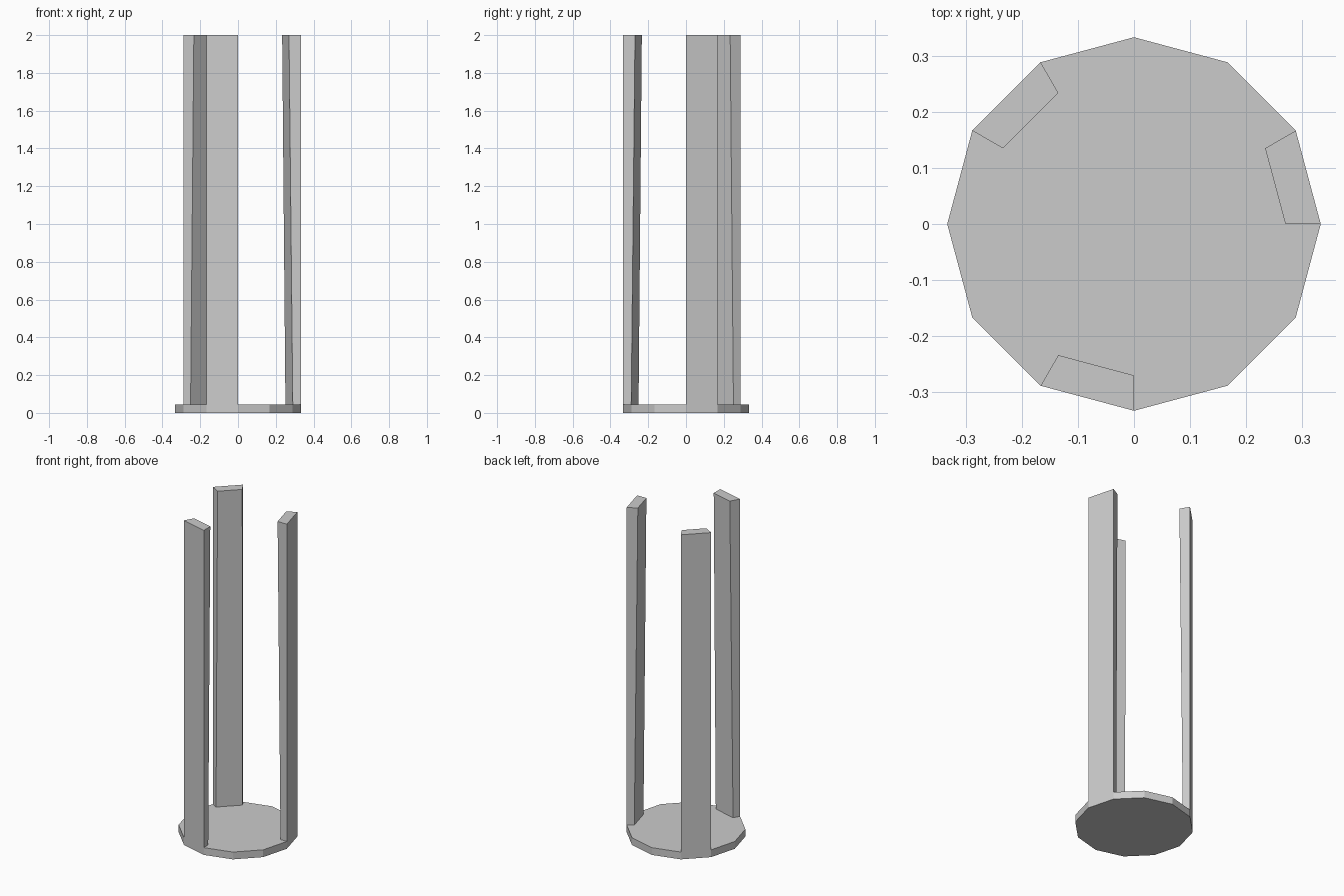
import bpy
from math import cos, sin, radians

if "Cube" in bpy.data.objects:
    bpy.data.objects.remove(bpy.data.objects["Cube"])

RADIUS = 0.333      # twelve-sided outline, corner radius
PLATE_TOP = 0.045
HEIGHT = 2.0
INNER_BOTTOM = 0.29  # posts get thicker towards the top
INNER_TOP = 0.27


def polar(r, deg, z):
    return (r * cos(radians(deg)), r * sin(radians(deg)), z)


def loft(name, bottom, top):
    """Closed solid between two matching counter-clockwise outlines."""
    n = len(bottom)
    faces = [tuple(reversed(range(n))), tuple(range(n, 2 * n))]
    faces += [(i, (i + 1) % n, n + (i + 1) % n, n + i) for i in range(n)]
    mesh = bpy.data.meshes.new(name)
    mesh.from_pydata(bottom + top, [], faces)
    obj = bpy.data.objects.new(name, mesh)
    bpy.context.collection.objects.link(obj)
    return obj


# Base plate
loft("base_plate",
     [polar(RADIUS, a, 0) for a in range(0, 360, 30)],
     [polar(RADIUS, a, PLATE_TOP) for a in range(0, 360, 30)])


# Three upright posts, each on one edge of the plate
def post_outline(start, inner, z):
    return [polar(inner, start, z), polar(RADIUS, start, z),
            polar(RADIUS, start + 30, z), polar(inner, start + 30, z)]


for name, start in (("right_post", 0), ("back_left_post", 120), ("front_post", 240)):
    loft(name, post_outline(start, INNER_BOTTOM, PLATE_TOP),
         post_outline(start, INNER_TOP, HEIGHT))
